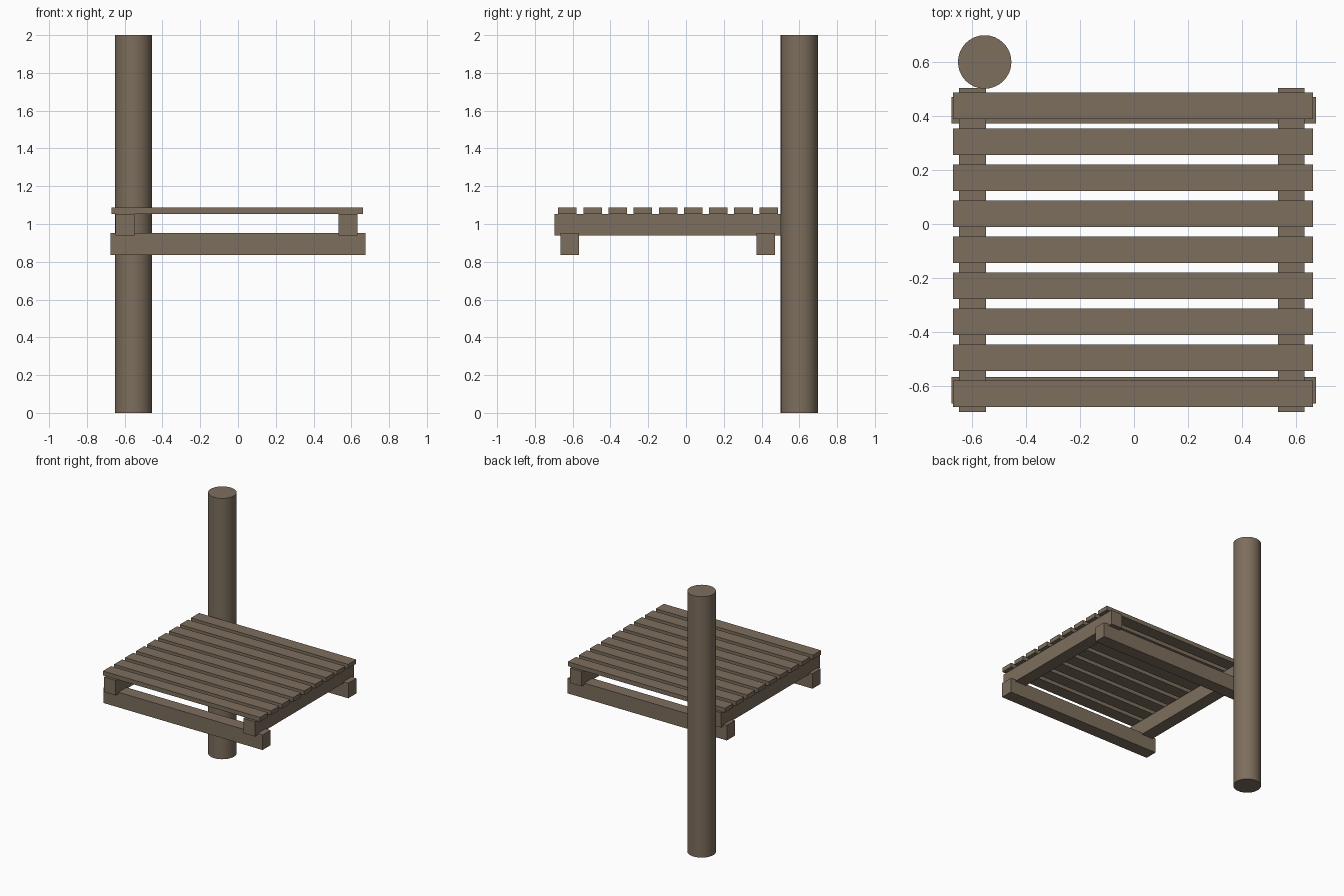
import bpy

cube = bpy.data.objects.get("Cube")
if cube:
    bpy.data.objects.remove(cube, do_unlink=True)

# Single weathered timber colour
wood = bpy.data.materials.new("weathered_wood")
wood.use_nodes = True
colour = (0.205, 0.157, 0.110, 1.0)
wood.diffuse_color = colour
bsdf = wood.node_tree.nodes["Principled BSDF"]
bsdf.inputs["Base Color"].default_value = colour
bsdf.inputs["Roughness"].default_value = 0.9


def timber(name, x, y, z):
    """Box beam given as (min, max) ranges on each axis."""
    ranges = (x, y, z)
    bpy.ops.mesh.primitive_cube_add(size=1, location=[(a + b) / 2 for a, b in ranges])
    ob = bpy.context.object
    ob.name = name
    ob.scale = [b - a for a, b in ranges]
    bpy.ops.object.transform_apply(location=False, rotation=False, scale=True)
    ob.data.materials.append(wood)
    return ob


# Round support post at the rear right corner
bpy.ops.mesh.primitive_cylinder_add(vertices=32, radius=0.099, depth=2,
                                    location=(-0.553, 0.6, 1))
post = bpy.context.object
post.name = "post"
post.data.materials.append(wood)
bpy.ops.object.shade_smooth_by_angle()

# Lower cross beams
for name, y in (("front_beam", -0.665), ("back_beam", 0.373)):
    timber(name, (-0.676, 0.674), (y, y + 0.098), (0.836, 0.952))

# Joists resting on the beams
for name, x in (("right_joist", -0.648), ("left_joist", 0.533)):
    timber(name, (x, x + 0.099), (-0.697, 0.504), (0.940, 1.054))

# Deck planks with open gaps
for i in range(9):
    y = -0.677 + i * 0.1332
    timber(f"deck_plank_{i + 1}", (-0.671, 0.662), (y, y + 0.098), (1.054, 1.087))
